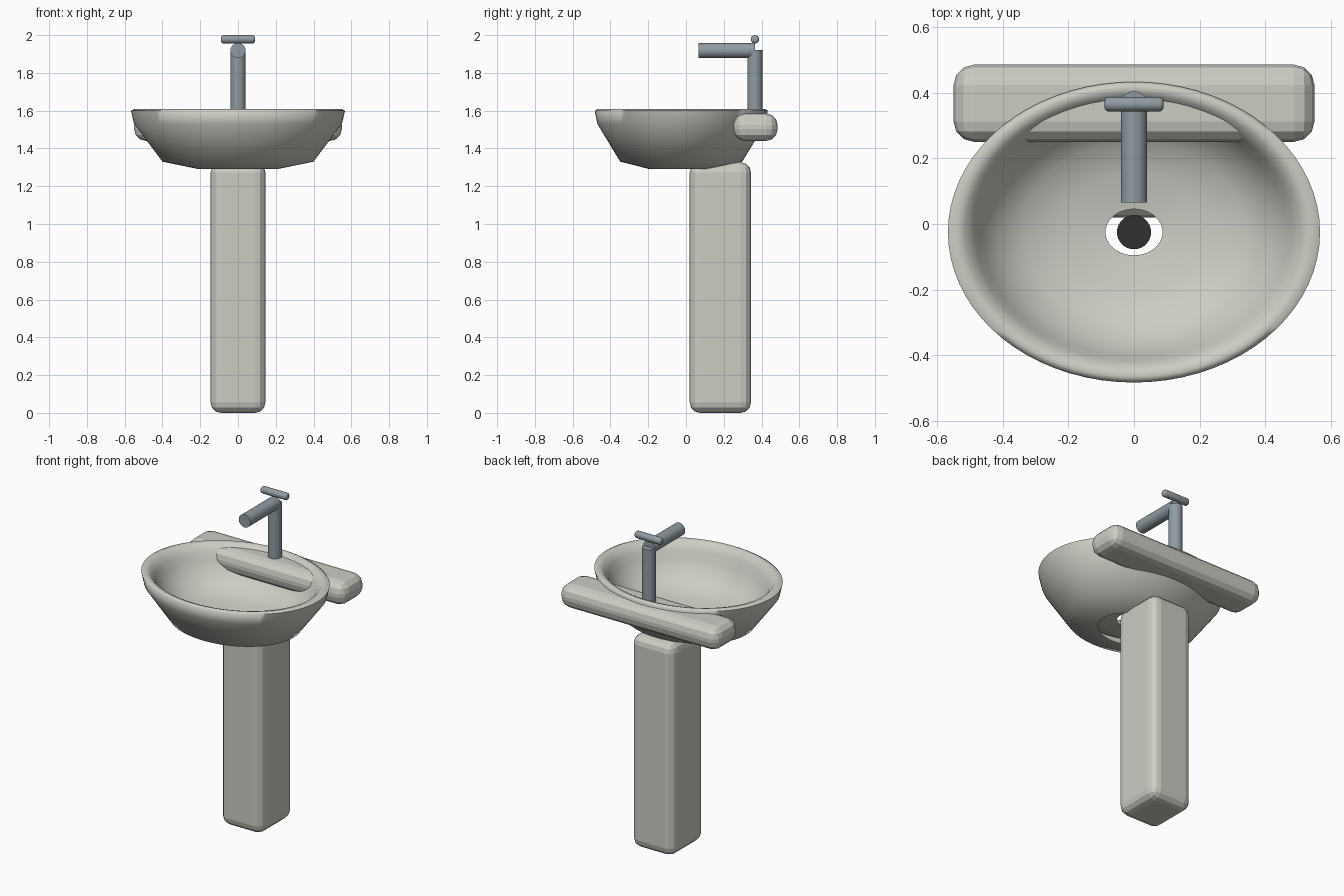
import bpy, bmesh, math
from mathutils import Matrix

cube = bpy.data.objects.get("Cube")
if cube:
    bpy.data.objects.remove(cube, do_unlink=True)


def material(name, rgb):
    mat = bpy.data.materials.new(name)
    mat.use_nodes = True
    mat.diffuse_color = (*rgb, 1)
    mat.node_tree.nodes["Principled BSDF"].inputs["Base Color"].default_value = (*rgb, 1)
    return mat


ceramic = material("warm white ceramic", (0.60, 0.61, 0.55))
metal = material("brushed metal", (0.28, 0.33, 0.36))
dark = material("dark drain", (0.03, 0.03, 0.03))


def finish(name, bm, mat, smooth_angle=None):
    mesh = bpy.data.meshes.new(name)
    bm.to_mesh(mesh)
    bm.free()
    obj = bpy.data.objects.new(name, mesh)
    bpy.context.collection.objects.link(obj)
    mesh.materials.append(mat)
    if smooth_angle:
        bpy.ops.object.select_all(action='DESELECT')
        obj.select_set(True)
        bpy.context.view_layer.objects.active = obj
        bpy.ops.object.shade_smooth_by_angle(angle=math.radians(smooth_angle))
    return obj


def rounded_box(name, size, centre, radius, mat):
    bm = bmesh.new()
    bmesh.ops.create_cube(bm, size=1, matrix=Matrix.Translation(centre) @ Matrix.Diagonal((*size, 1)))
    obj = finish(name, bm, mat)
    bevel = obj.modifiers.new("rounded edges", 'BEVEL')
    bevel.width = radius
    bevel.segments = 3
    return obj


def cylinder(name, radius, length, centre, mat, axis='Z', rim=0):
    turn = {'X': Matrix.Rotation(math.pi / 2, 4, 'Y'),
            'Y': Matrix.Rotation(math.pi / 2, 4, 'X'),
            'Z': Matrix.Identity(4)}[axis]
    bm = bmesh.new()
    bmesh.ops.create_cone(bm, cap_ends=True, segments=32, radius1=radius, radius2=radius,
                          depth=length, matrix=Matrix.Translation(centre) @ turn)
    if rim:
        edges = [e for e in bm.edges if any(len(f.verts) > 4 for f in e.link_faces)]
        bmesh.ops.bevel(bm, geom=edges, offset=rim, segments=3, profile=0.5, affect='EDGES')
    return finish(name, bm, mat, 35)


def oval_lathe(name, profile, centre_y, depth_ratio, mat, steps=72):
    bm = bmesh.new()
    rings = []
    for r, z in profile:
        angles = [2 * math.pi * k / steps for k in range(steps)]
        rings.append([bm.verts.new((r * math.cos(a), centre_y + depth_ratio * r * math.sin(a), z))
                      for a in angles])
    for low, high in zip(rings, rings[1:]):
        for k in range(steps):
            n = (k + 1) % steps
            bm.faces.new((low[k], low[n], high[n], high[k]))
    return finish(name, bm, mat, 75)


# Oval basin: outer shell open underneath, rolled rim, inner bowl with drain hole
basin_profile = [(0.205, 1.29), (0.40, 1.33), (0.55, 1.53), (0.567, 1.60),
                 (0.545, 1.61), (0.515, 1.60), (0.485, 1.56), (0.465, 1.515),
                 (0.42, 1.45), (0.34, 1.39), (0.22, 1.36), (0.087, 1.345)]
oval_lathe("basin", basin_profile, -0.025, 0.808, ceramic)

# Pedestal and wall-side shelf
rounded_box("pedestal", (0.29, 0.325, 1.327), (0, 0.182, 0.6635), 0.055, ceramic)
rounded_box("back_shelf", (1.10, 0.235, 0.145), (0, 0.368, 1.5125), 0.062, ceramic)

# Drain and tap
cylinder("drain", 0.052, 0.02, (0, -0.025, 1.345), dark)
cylinder("tap_stem", 0.04, 0.36, (0, 0.365, 1.74), metal)
cylinder("tap_spout", 0.04, 0.30, (0, 0.215, 1.918), metal, 'Y')
cylinder("tap_handle", 0.022, 0.18, (0, 0.365, 1.978), metal, 'X', rim=0.012)
